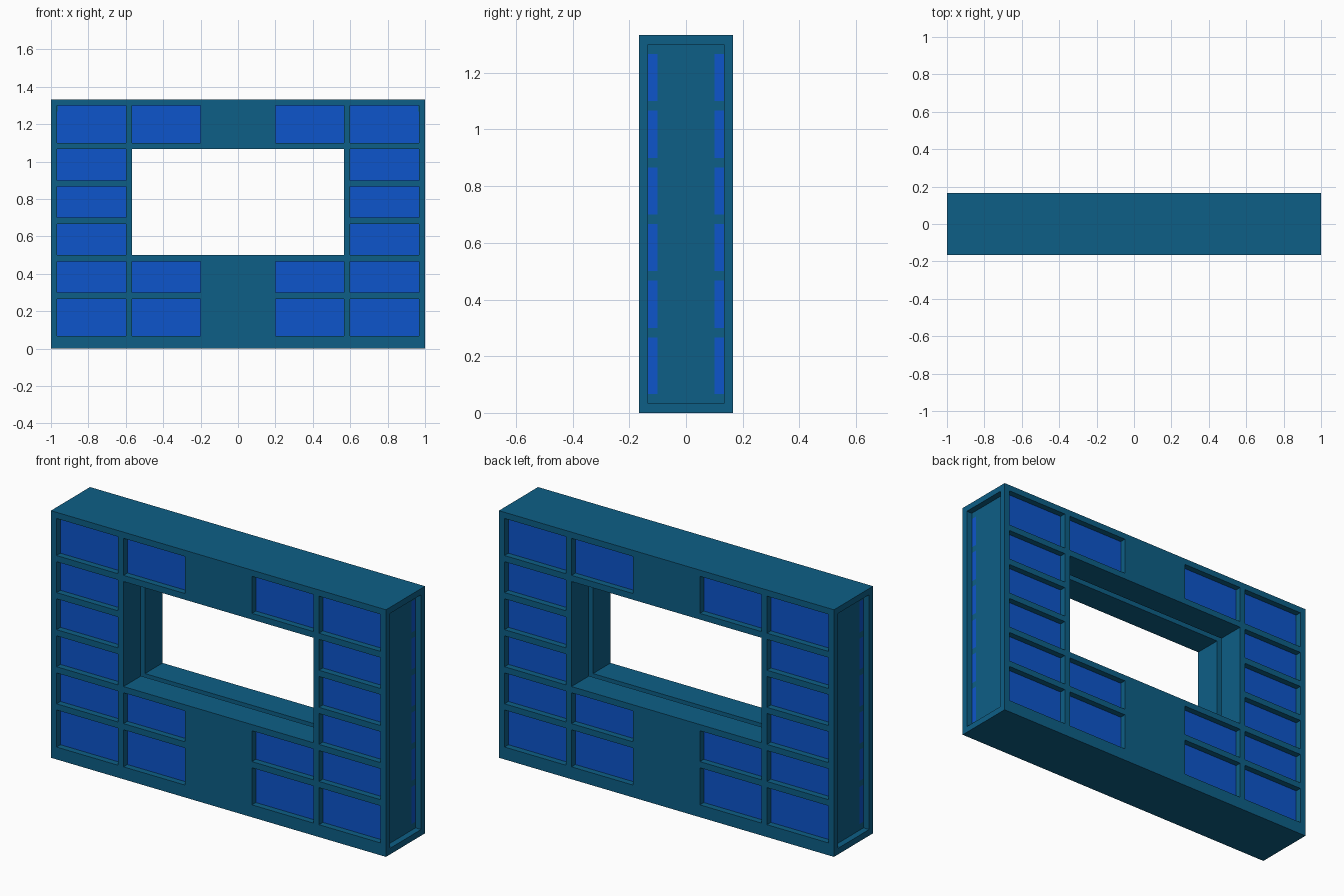
import bpy, bmesh

if "Cube" in bpy.data.objects:
    bpy.data.objects.remove(bpy.data.objects["Cube"])

U = 1 / 30  # design module: one bar thickness


def mirrored(values):
    return sorted({s * v for v in values for s in (-1, 1)})


# Grid planes of the design, in modules
XS = mirrored([5, 6, 17, 18, 28.9, 29, 30])
YS = mirrored([0.5, 3, 4, 5])
ZS = [0, 1, 2, 8, 9, 14, 15, 20, 21, 26, 27, 32, 33, 38, 39, 40]
COLS = [(0, 5), (6, 17), (18, 29)]
ROWS = [(2, 8), (9, 14), (15, 20), (21, 26), (27, 32), (33, 39)]


def part_at(x, y, z):
    """Which part fills this point: 'frame', 'panel' or None."""
    x, y = abs(x), abs(y)
    if x > 30 or y > 5 or not 0 < z < 40:
        return None
    # window opening, with a thin glazing groove around its middle
    g = 1 if y < 0.5 else 0
    if x < 17 + g and 15 - g < z < 32 + g:
        return None
    # shallow recess in each end
    if x > 29 and y < 4 and 1 < z < 39:
        return None
    # recessed cells, front and back, backed by panels
    in_cell = (any(a < x < b for a, b in COLS)
               and any(a < z < b for a, b in ROWS))
    if in_cell and y > 4:
        return None
    if in_cell and y > 3 and not (x > 28.9 and z > 38):
        return 'panel'
    return 'frame'


def build(name, part, mat):
    """Skin all grid blocks belonging to one part."""
    bm = bmesh.new()
    axes = (XS, YS, ZS)
    for i in range(len(XS) - 1):
        for j in range(len(YS) - 1):
            for k in range(len(ZS) - 1):
                idx = (i, j, k)
                lo = [axes[a][idx[a]] for a in range(3)]
                hi = [axes[a][idx[a] + 1] for a in range(3)]
                mid = [(p + q) / 2 for p, q in zip(lo, hi)]
                if part_at(*mid) != part:
                    continue
                for a in range(3):
                    b, c = (a + 1) % 3, (a + 2) % 3
                    for side, plane in ((-1, lo[a]), (1, hi[a])):
                        probe = list(mid)
                        probe[a] = plane + side * 0.01
                        if part_at(*probe) == part:
                            continue
                        quad = []
                        for vb, vc in ((lo[b], lo[c]), (hi[b], lo[c]),
                                       (hi[b], hi[c]), (lo[b], hi[c])):
                            p = [0, 0, 0]
                            p[a], p[b], p[c] = plane, vb, vc
                            quad.append(bm.verts.new([n * U for n in p]))
                        bm.faces.new(quad if side > 0 else quad[::-1])
    bmesh.ops.remove_doubles(bm, verts=bm.verts, dist=1e-4)
    me = bpy.data.meshes.new(name)
    bm.to_mesh(me)
    bm.free()
    me.materials.append(mat)
    ob = bpy.data.objects.new(name, me)
    bpy.context.collection.objects.link(ob)
    return ob


def material(name, rgb):
    m = bpy.data.materials.new(name)
    m.diffuse_color = (*rgb, 1)
    m.use_nodes = True
    m.node_tree.nodes["Principled BSDF"].inputs["Base Color"].default_value = m.diffuse_color
    return m


# Teal lattice frame and blue recessed panels
build("window_wall_frame", 'frame', material("teal", (0.004, 0.114, 0.24)))
build("recessed_panels", 'panel', material("blue", (0.004, 0.091, 0.60)))
